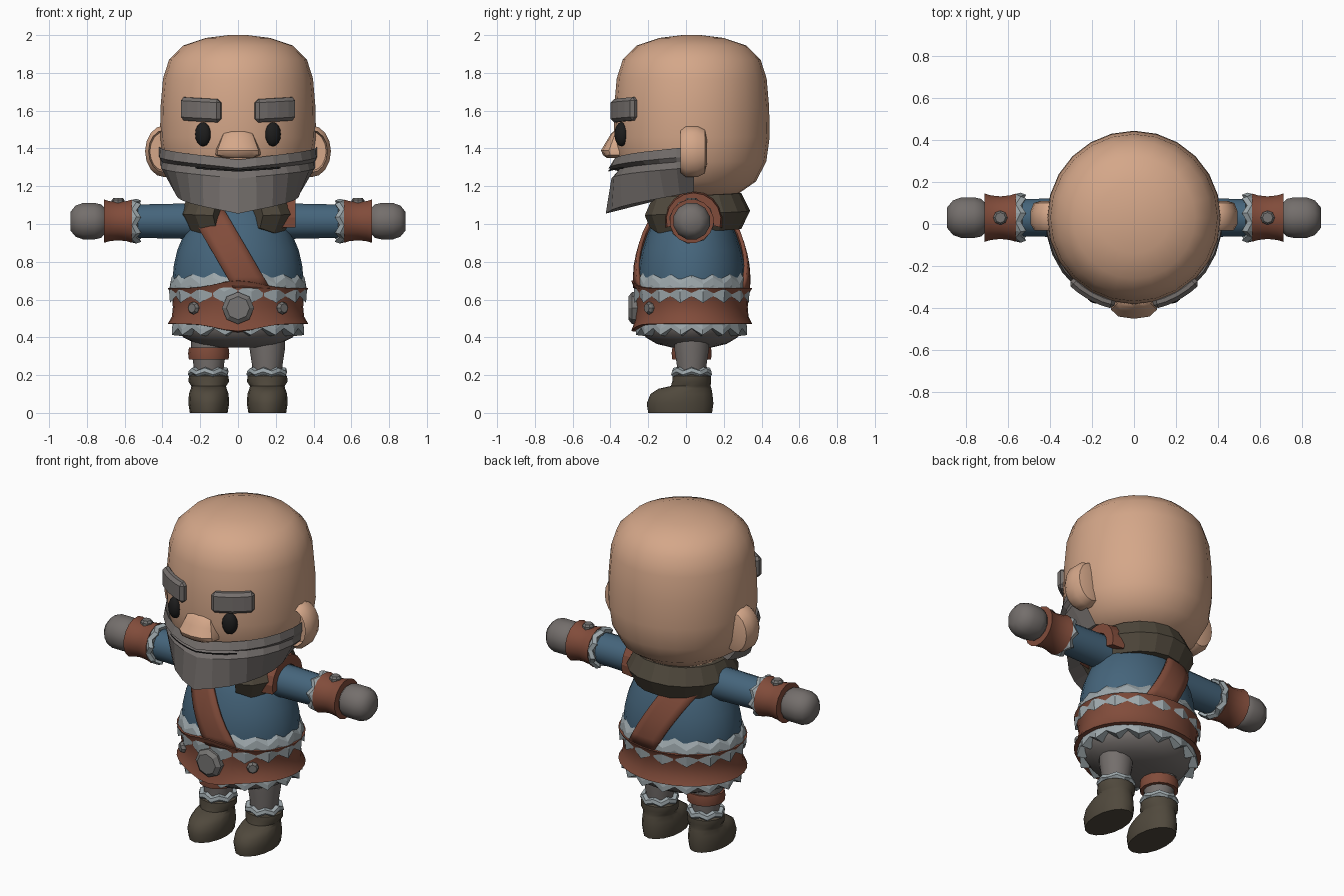
import bpy, bmesh, math
from math import sin, cos, pi, radians, exp
from mathutils import Vector

if "Cube" in bpy.data.objects:
    bpy.data.objects.remove(bpy.data.objects["Cube"])

CY = 0.03  # body axis sits slightly behind the middle


def material(name, r, g, b):
    m = bpy.data.materials.new(name)
    m.diffuse_color = (r, g, b, 1)
    m.use_nodes = True
    m.node_tree.nodes["Principled BSDF"].inputs["Base Color"].default_value = m.diffuse_color
    return m


SKIN = material("skin", 0.66, 0.385, 0.25)
BLUE = material("blue_cloth", 0.06, 0.13, 0.2)
LEATHER = material("red_leather", 0.22, 0.072, 0.043)
GREY = material("grey_wool", 0.175, 0.158, 0.15)
BOOT = material("dark_hide", 0.08, 0.066, 0.046)
TRIM = material("pale_trim", 0.33, 0.38, 0.4)
METAL = material("metal", 0.18, 0.175, 0.17)
BLACK = material("eye_black", 0.012, 0.012, 0.012)


def loft(name, rings, mat, closed=True, caps=True, smooth=40):
    """Bridge rings of points into one skin."""
    bm = bmesh.new()
    vs = [[bm.verts.new(p) for p in ring] for ring in rings]
    n = len(vs[0])
    for a, b in zip(vs, vs[1:]):
        for i in range(n if closed else n - 1):
            j = (i + 1) % n
            bm.faces.new((a[i], a[j], b[j], b[i]))
    if caps:
        bm.faces.new(vs[0])
        bm.faces.new(vs[-1])
    bmesh.ops.recalc_face_normals(bm, faces=bm.faces)
    me = bpy.data.meshes.new(name)
    bm.to_mesh(me)
    bm.free()
    me.materials.append(mat)
    if smooth:
        me.polygons.foreach_set("use_smooth", [True] * len(me.polygons))
        me.set_sharp_from_angle(angle=radians(smooth))
    ob = bpy.data.objects.new(name, me)
    bpy.context.collection.objects.link(ob)
    return ob


def lathe(name, profile, mat, n=24, sy=1.0, at=(0, CY), warp=None, caps=True, smooth=40):
    """Turn (radius, height) pairs about z; warp may change them per column."""
    rings = []
    for r, z in profile:
        ring = []
        for i in range(n):
            a = 2 * pi * i / n
            rr, zz = warp(i, a, r, z) if warp else (r, z)
            ring.append((at[0] + rr * cos(a), at[1] + sy * rr * sin(a), zz))
        rings.append(ring)
    return loft(name, rings, mat, caps=caps, smooth=smooth)


def lathe_x(name, profile, mat, s, n=16, warp=None, caps=True, smooth=40):
    """Turn (radius, distance) pairs about the arm axis on side s."""
    rings = []
    for r, x in profile:
        ring = []
        for i in range(n):
            a = 2 * pi * (i + 0.5) / n
            rr, xx = warp(i, a, r, x) if warp else (r, x)
            ring.append((s * xx, CY + rr * cos(a), 1.015 + rr * sin(a)))
        rings.append(ring)
    return loft(name, rings, mat, caps=caps, smooth=smooth)


def stud(name, loc, direction, r, h, n=8):
    prof = [(r, 0), (r, h * 0.65), (r * 0.72, h)]
    ob = lathe(name, prof, METAL, n=n, at=(0, 0), smooth=0)
    ob.location = loc
    ob.rotation_euler = Vector(direction).to_track_quat('Z', 'Y').to_euler()
    return ob


def zigzag(amp, flare=0.012):
    return lambda i, a, r, z: (r + flare * (i % 2), z + amp * (-1) ** i)


def lerp(a, b, t):
    return a + (b - a) * t


def polar(theta, r, z):
    """Point around the head; theta 0 faces the front."""
    return (r * sin(theta), CY - r * cos(theta), z)


# Head
lathe("head", [(0.1, 1.13), (0.24, 1.155), (0.34, 1.225), (0.395, 1.33), (0.413, 1.46), (0.41, 1.62),
               (0.397, 1.77), (0.365, 1.87), (0.29, 1.945), (0.17, 1.985), (0.05, 2.0)], SKIN, smooth=60)

# Beard: moustache ledge, mouth groove, jutting chin
rows = [((1.27, 1.39), (0.38, 0.39)), ((1.34, 1.41), (0.412, 0.42)), ((1.295, 1.36), (0.44, 0.42)),
        ((1.28, 1.335), (0.39, 0.412)), ((1.24, 1.30), (0.425, 0.41)),
        ((1.055, 1.17), (0.455, 0.31)), ((1.12, 1.2), (0.2, 0.2))]
rings = []
for z, r in rows:
    ring = []
    for k in range(-7, 8):
        u = abs(k) / 7
        ring.append(polar(radians(92) * k / 7, lerp(*r, u), lerp(*z, u ** 0.9)))
    rings.append(ring)
loft("beard", rings, GREY, closed=False, caps=False, smooth=0)
# Mouth line
loft("mouth", [[polar(radians(a), 0.44 - abs(a) * 0.0005, z + abs(a) * 0.0005) for a in range(-32, 33, 8)]
               for z in (1.277, 1.286)], BLACK, closed=False, caps=False, smooth=0)

# Nose
rings = []
for z, w, y in [(1.35, 0.085, -0.42), (1.365, 0.12, -0.44), (1.39, 0.12, -0.45), (1.44, 0.1, -0.42),
                (1.478, 0.085, -0.397), (1.493, 0.045, -0.38)]:
    ring = []
    for i in range(12):
        c, s = cos(2 * pi * i / 12), sin(2 * pi * i / 12)
        ring.append((w * math.copysign(abs(c) ** 0.7, c),
                     -0.34 + (y + 0.34) * math.copysign(abs(s) ** 0.7, s), z))
    rings.append(ring)
loft("nose", rings, SKIN, smooth=35)

for s, side in ((1, "left"), (-1, "right")):
    # Eyes
    bpy.ops.mesh.primitive_uv_sphere_add(segments=12, ring_count=8, location=(s * 0.185, -0.342, 1.475),
                                         rotation=(0, 0, s * 0.45))
    eye = bpy.context.object
    eye.name = side + "_eye"
    eye.scale = (0.044, 0.035, 0.064)
    eye.data.materials.append(BLACK)
    bpy.ops.object.shade_smooth()

    # Brows wrapped round the forehead
    rings = []
    for k in range(5):
        a, zc = radians(lerp(12.5, 45, k / 4)), lerp(1.6, 1.612, k / 4)
        rings.append([polar(s * a, r, zc + dz) for r, dz in
                      ((0.39, -0.063), (0.445, -0.063), (0.445, 0.06), (0.39, 0.06))])
    brow = loft(side + "_brow", rings, GREY, smooth=0)
    bev = brow.modifiers.new("bevel", 'BEVEL')
    bev.width, bev.segments = 0.018, 1

    # Ears: rounded discs with a sunken front
    prof = [(0.75, 0.02), (0.82, -0.03), (1.0, 0.0), (1.0, 0.06), (0.85, 0.1), (0.5, 0.11)]
    loft(side + "_ear", [[(s * (0.39 + 0.102 * r * cos(2 * pi * i / 16)), y,
                           1.385 + 0.137 * r * sin(2 * pi * i / 16)) for i in range(16)]
                         for r, y in prof], SKIN)

    # Sleeve, cuff trim, bracer, hand
    lathe_x(side + "_sleeve", [(0.1, 0.12), (0.095, 0.3), (0.09, 0.53)], BLUE, s)
    lathe_x(side + "_cuff_trim", [(0.085, 0.535), (0.105, 0.525), (0.115, 0.55), (0.1, 0.575)], TRIM, s,
            warp=lambda i, a, r, x: (r + 0.006 * (i % 2), x + (0.012 * (-1) ** i if x < 0.56 else 0)), smooth=0)
    lathe_x(side + "_bracer", [(0.08, 0.56), (0.117, 0.56), (0.108, 0.59), (0.103, 0.635), (0.108, 0.68),
                               (0.117, 0.71), (0.08, 0.71)], LEATHER, s)
    stud(side + "_bracer_stud", (s * 0.635, CY, 1.105), (0, 0, 1), 0.034, 0.033)
    lathe_x(side + "_hand", [(0.06, 0.695), (0.092, 0.725), (0.1, 0.76), (0.1, 0.82), (0.085, 0.86),
                             (0.05, 0.888)], GREY, s, n=12)

    # Leg, ankle trim and boot
    lx = s * 0.155
    lathe(side + "_leg", [(0.078, 0.2), (0.08, 0.25), (0.094, 0.34), (0.095, 0.42)], GREY, n=14, at=(lx, CY))
    lathe(side + "_ankle_trim", [(0.09, 0.195), (0.105, 0.21), (0.1, 0.23), (0.078, 0.235)], TRIM, n=14,
          at=(lx, CY), warp=zigzag(0.008, 0.006), smooth=0)
    rings = []
    for z, y0, y1, w in [(0, -0.2, 0.138, 0.1), (0.05, -0.208, 0.145, 0.108), (0.1, -0.188, 0.14, 0.105),
                         (0.128, -0.145, 0.135, 0.095), (0.142, -0.08, 0.13, 0.092),
                         (0.165, -0.073, 0.133, 0.107), (0.195, -0.07, 0.132, 0.105), (0.208, -0.05, 0.11, 0.085)]:
        rings.append([(lx + w * cos(2 * pi * i / 16), (y0 + y1) / 2 + (y1 - y0) / 2 * sin(2 * pi * i / 16), z)
                      for i in range(16)])
    loft(side + "_boot", rings, BOOT)

# Garter on one leg
lathe("garter", [(0.085, 0.283), (0.105, 0.283), (0.109, 0.315), (0.105, 0.345), (0.085, 0.345)], LEATHER,
      n=14, at=(-0.155, CY))

# Tunic
tunic = [(0.34, 0.6), (0.347, 0.7), (0.34, 0.78), (0.322, 0.86), (0.285, 0.95), (0.235, 1.04), (0.16, 1.11),
         (0.1, 1.14)]
TS = 0.82
lathe("tunic", tunic, BLUE, sy=TS, smooth=60)


def tunic_radius(z):
    for (r0, z0), (r1, z1) in zip(tunic, tunic[1:]):
        if z <= z1:
            return lerp(r0, r1, (z - z0) / (z1 - z0))
    return 0.1


# Chest strap, front and back
for s, side in ((-1, "front"), (1, "back")):
    rings = []
    for k in range(8):
        z = lerp(0.66, 1.08, k / 7)
        r = tunic_radius(z) + 0.022
        ring = []
        for w in (-0.095, -0.05, 0, 0.05, 0.095):
            x = max(-r * 0.97, 0.02 - (z - 0.75) * 0.58 + w)
            ring.append((x, CY + s * TS * math.sqrt(r * r - x * x), z))
        rings.append(ring)
    strap = loft(side + "_chest_strap", rings, LEATHER, closed=False, caps=False)
    sol = strap.modifiers.new("thickness", 'SOLIDIFY')
    sol.thickness, sol.offset = 0.02, 0

# Shoulder band over one arm
rings = []
for k in range(11):
    a = radians(lerp(-15, 195, k / 10))
    rings.append([(x, 0.04 + r * cos(a), 1.02 + r * sin(a))
                  for r, x in ((0.09, 0.22), (0.155, 0.23), (0.145, 0.305), (0.09, 0.305))])
loft("shoulder_band", rings, LEATHER, smooth=0)

# Hide collar, open at the front with hanging ends
rings = []
for k in range(17):
    a = radians(lerp(-152, 152, k / 16))
    u = abs(k - 8) / 8
    zc, m = lerp(1.07, 1.045, u), 0.1 * (0.7 if k in (0, 16) else 1)
    rings.append([((0.215 + m * 0.95 * cos(b)) * sin(a), CY + (0.215 + m * 0.95 * cos(b)) * cos(a),
                   zc + 1.1 * m * sin(b)) for b in [pi * j / 3 for j in range(6)]])
loft("collar", rings, BOOT, smooth=0)

# Belt rising to a tall front plate
bulge = lambda i, a, r, z: (r, 0.565 + (z - 0.565) * (1 + 0.42 * exp(-((a - 1.5 * pi) / 0.42) ** 2)))
lathe("belt", [(0.31, 0.665), (0.372, 0.66), (0.35, 0.625), (0.345, 0.56), (0.35, 0.51), (0.372, 0.472),
               (0.31, 0.467)], LEATHER, n=32, sy=0.86, warp=bulge, caps=False)
stud("buckle", (0, -0.25, 0.555), (0, -1, 0), 0.085, 0.055)
for s, side in ((1, "left"), (-1, "right")):
    stud(side + "_belt_stud", (s * 0.225, -0.18, 0.555), (s * 0.55, -0.8, 0), 0.033, 0.035)

# Zigzag hems above and below the belt, and trouser seat
lathe("upper_hem", [(0.355, 0.6), (0.36, 0.66), (0.352, 0.7), (0.325, 0.735)], TRIM, n=32, sy=0.84,
      warp=zigzag(0.018), caps=False, smooth=0)
lathe("lower_hem", [(0.33, 0.52), (0.345, 0.46), (0.345, 0.43), (0.29, 0.425)], TRIM, n=32, sy=0.84,
      warp=zigzag(0.018), caps=False, smooth=0)
lathe("trouser_seat", [(0.12, 0.345), (0.22, 0.365), (0.29, 0.4), (0.325, 0.45), (0.325, 0.52)], GREY, sy=0.84)
